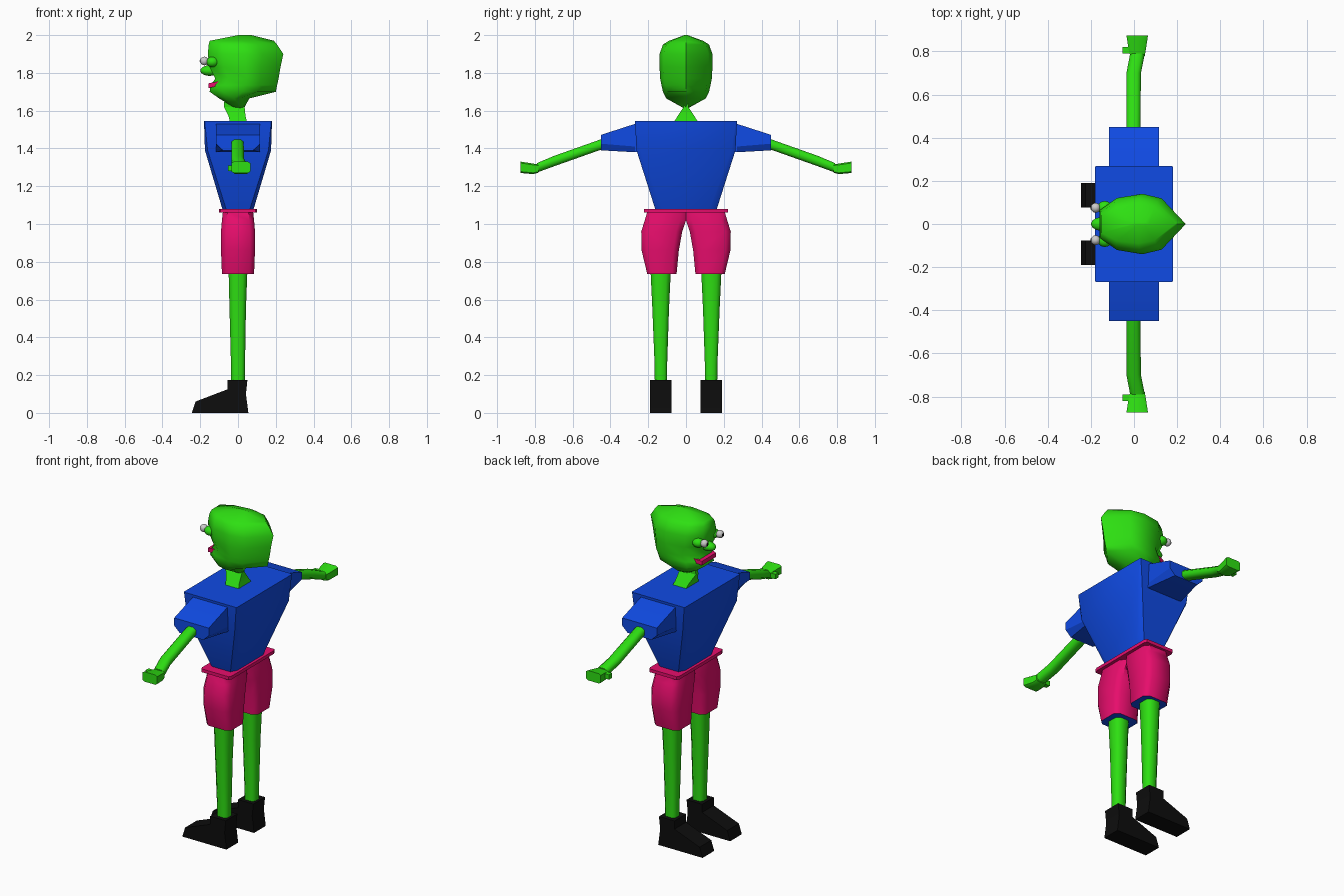
import bpy, bmesh, math
from mathutils import Vector

if "Cube" in bpy.data.objects:
    bpy.data.objects.remove(bpy.data.objects["Cube"])


def material(name, rgb):
    m = bpy.data.materials.new(name)
    m.diffuse_color = (*rgb, 1)
    m.use_nodes = True
    m.node_tree.nodes["Principled BSDF"].inputs["Base Color"].default_value = m.diffuse_color
    return m


GREEN = material("skin green", (0.027, 0.74, 0.006))
BLUE = material("shirt blue", (0.005, 0.07, 0.78))
PINK = material("shorts pink", (0.80, 0.004, 0.15))
BLACK = material("shoe black", (0.004, 0.004, 0.004))
WHITE = material("eye white", (0.6, 0.6, 0.6))


def loft(name, rings, mats, angle=40):
    """Skin a list of equal-length rings and cap both ends."""
    bm = bmesh.new()
    vs = [[bm.verts.new(p) for p in r] for r in rings]
    n = len(vs[0])
    for a, b in zip(vs, vs[1:]):
        for i in range(n):
            bm.faces.new((a[i], a[(i + 1) % n], b[(i + 1) % n], b[i]))
    bm.faces.new(vs[0])
    bm.faces.new(vs[-1])
    bmesh.ops.recalc_face_normals(bm, faces=bm.faces)
    # a second material goes on the underside
    if len(mats) > 1:
        for f in bm.faces:
            if f.normal.z < -0.9:
                f.material_index = 1
    return finish(name, bm, mats, angle)


def finish(name, bm, mats, angle):
    me = bpy.data.meshes.new(name)
    bm.to_mesh(me)
    bm.free()
    ob = bpy.data.objects.new(name, me)
    bpy.context.collection.objects.link(ob)
    for m in mats:
        me.materials.append(m)
    bpy.ops.object.select_all(action='DESELECT')
    ob.select_set(True)
    bpy.context.view_layer.objects.active = ob
    bpy.ops.object.shade_smooth_by_angle(angle=math.radians(angle))
    return ob


def ball(name, centre, size, mat, seg=12, rings=8):
    bm = bmesh.new()
    bmesh.ops.create_uvsphere(bm, u_segments=seg, v_segments=rings, radius=1)
    for v in bm.verts:
        v.co = Vector([c + s * p for c, s, p in zip(centre, size, v.co)])
    return finish(name, bm, [mat], 60)


def rect(x0, x1, y0, y1, z):
    return [(x0, y0, z), (x1, y0, z), (x1, y1, z), (x0, y1, z)]


def octagon(x0, x1, y0, y1, z, k=0.3):
    """Chamfered rectangle at height z."""
    cx, cy, hx, hy = (x0 + x1) / 2, (y0 + y1) / 2, (x1 - x0) / 2, (y1 - y0) / 2
    j = 1 - k
    pts = [(1, j), (j, 1), (-j, 1), (-1, j), (-1, -j), (-j, -1), (j, -1), (1, -j)]
    return [(cx + hx * a, cy + hy * b, z) for a, b in pts]


def cross(y, x0, x1, z0, z1, k=0.5):
    """Chamfered rectangle across the arm at distance y."""
    return [(a, y, b) for a, b, _ in octagon(x0, x1, z0, z1, 0, k)]


# Head: horizontal rings with a pointed back (height, front, back, half width)
def head_ring(z, xf, xb, w):
    half = [(0, 0.45), (0.2, 0.86), (0.5, 1), (0.72, 0.85)]
    r = [(xf + t * (xb - xf), w * s, z) for t, s in half]
    return r + [(xb, 0, z)] + [(x, -y, zz) for x, y, zz in reversed(r)]


loft("head", [head_ring(*p) for p in [
    (1.61, -0.01, 0.03, 0.006), (1.665, -0.10, 0.06, 0.105), (1.70, -0.15, 0.20, 0.122),
    (1.735, -0.145, 0.207, 0.13), (1.77, -0.12, 0.215, 0.137), (1.83, -0.15, 0.225, 0.14),
    (1.90, -0.16, 0.24, 0.14), (1.95, -0.155, 0.207, 0.122), (1.97, -0.15, 0.19, 0.09),
    (2.0, 0.0, 0.07, 0.008)]], [GREEN], 60)

# Face
ball("nose", (-0.15, 0, 1.812), (0.05, 0.032, 0.028), GREEN)
loft("lips", [[(-0.155, y * 0.8, 1.72), (-0.155, y * 0.8, 1.745),
               (-0.09, y, 1.757), (-0.09, y, 1.735)] for y in (-0.085, 0.085)], [PINK], 30)

# Neck
loft("neck", [rect(-0.04, 0.05, -0.07, 0.07, 1.53), rect(-0.05, 0.04, -0.045, 0.045, 1.57),
              rect(-0.075, 0.035, -0.012, 0.012, 1.62),
              rect(-0.07, 0.03, -0.012, 0.012, 1.68)], [GREEN], 30)

# Shirt body
loft("shirt", [octagon(-0.08, 0.08, -0.16, 0.16, 1.07, 0.25),
               octagon(-0.175, 0.175, -0.262, 0.262, 1.39, 0.08),
               octagon(-0.18, 0.18, -0.27, 0.27, 1.545, 0.02)], [BLUE], 35)

# Waistband
loft("waistband", [octagon(-0.10, 0.10, -0.222, 0.222, z, 0.08) for z in (1.06, 1.08)], [PINK], 30)

for side, s in (("left", -1), ("right", 1)):
    def flip(r):
        return [(x, s * y, z) for x, y, z in r]

    # Sleeve
    loft(side + "_sleeve", [flip([(-b, y, z0), (b, y, z0), (0.117, y, zm), (0.117, y, z1),
                                  (-0.117, y, z1), (-0.117, y, zm)])
                            for y, b, z0, zm, z1 in [(0.22, 0.117, 1.385, 1.42, 1.54),
                                                     (0.27, 0.117, 1.38, 1.41, 1.53),
                                                     (0.45, 0.08, 1.39, 1.425, 1.472)]], [BLUE], 30)
    # Arm with fist
    loft(side + "_arm", [flip(cross(*p)) for p in [
        (0.40, -0.035, 0.03, 1.405, 1.465), (0.46, -0.035, 0.03, 1.39, 1.445),
        (0.70, -0.035, 0.032, 1.305, 1.36), (0.79, -0.018, 0.05, 1.272, 1.322)]], [GREEN], 60)
    loft(side + "_hand", [flip(cross(*p, 0.25)) for p in [
        (0.78, -0.018, 0.05, 1.272, 1.315), (0.81, -0.025, 0.055, 1.264, 1.32),
        (0.875, -0.035, 0.065, 1.27, 1.33)]], [GREEN], 50)
    loft(side + "_thumb", [flip([(x, y, z) for y, z in
                                 [(0.79, 1.28), (0.82, 1.28), (0.82, 1.31), (0.79, 1.31)]])
                           for x in (-0.053, 0)], [GREEN], 50)
    # Shorts leg with a blue underside
    loft(side + "_shorts_leg", [flip(octagon(*p)) for p in [
        (-0.085, 0.085, 0.05, 0.205, 0.735), (-0.09, 0.09, 0.038, 0.235, 0.86),
        (-0.09, 0.09, 0.02, 0.237, 0.96), (-0.085, 0.085, 0.0, 0.218, 1.02),
        (-0.08, 0.08, 0.0, 0.205, 1.065)]], [PINK, BLUE], 50)
    # Leg
    loft(side + "_leg", [flip(octagon(*p, 0.45)) for p in [
        (-0.035, 0.035, 0.10, 0.165, 0.12), (-0.037, 0.037, 0.10, 0.166, 0.25),
        (-0.045, 0.042, 0.09, 0.178, 0.55), (-0.05, 0.05, 0.08, 0.188, 0.76)]], [GREEN], 60)
    # Shoe: side profile pulled across the foot
    profile = [(0.055, 0), (0.042, 0.10), (0.05, 0.175), (-0.055, 0.175),
               (-0.055, 0.125), (-0.225, 0.06), (-0.245, 0)]
    loft(side + "_shoe", [[(x, s * y, z) for x, z in profile] for y in (0.077, 0.19)], [BLACK], 20)
    # Eye on a green lid
    y = s * 0.075
    ball(side + "_eyelid", (-0.135, y, 1.858), (0.035, 0.032, 0.028), GREEN)
    ball(side + "_eye", (-0.178, y, 1.863), (0.023, 0.023, 0.023), WHITE)
    ball(side + "_pupil", (-0.194, y, 1.863), (0.009, 0.012, 0.012), BLACK, 8, 6)
